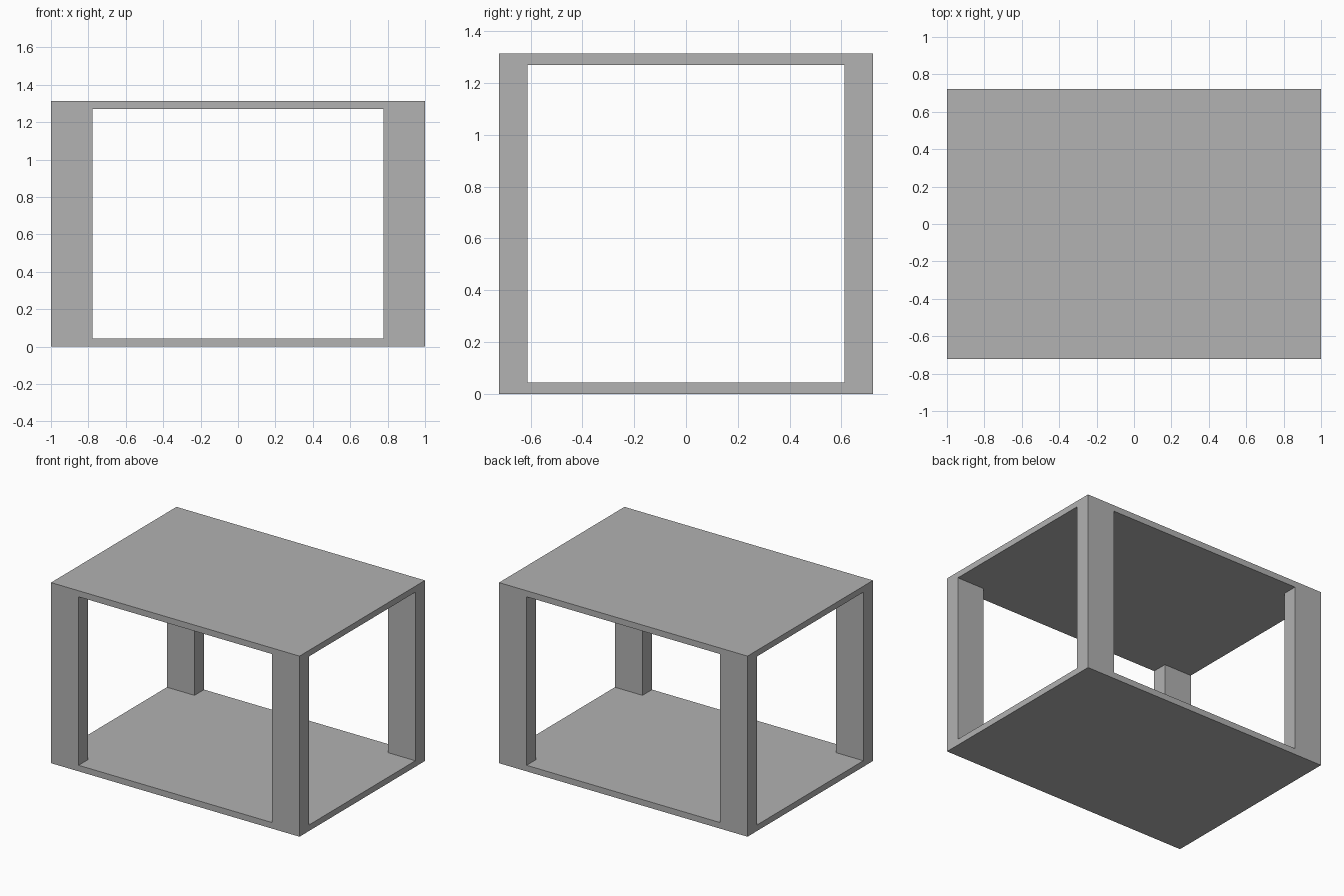
import bpy

cube = bpy.data.objects.get("Cube")
if cube:
    bpy.data.objects.remove(cube, do_unlink=True)

LENGTH, DEPTH, HEIGHT = 2.0, 1.442, 1.314
PLATE = 0.044                    # thickness of top and bottom
POST_X, POST_Y = 0.222, 0.11     # corner post section

grey = bpy.data.materials.new("plain_grey")
grey.use_nodes = True
colour = (0.445, 0.445, 0.445, 1)
grey.diffuse_color = colour
grey.node_tree.nodes["Principled BSDF"].inputs["Base Color"].default_value = colour


def box(name, size):
    bpy.ops.mesh.primitive_cube_add(size=1, location=(0, 0, HEIGHT / 2))
    obj = bpy.context.object
    obj.name = name
    obj.scale = size
    bpy.ops.object.transform_apply(location=False, rotation=False, scale=True)
    obj.data.materials.append(grey)
    return obj


# Solid block that becomes the top, the base and four corner posts
frame = box("open_box_frame", (LENGTH, DEPTH, HEIGHT))

# Openings cut right through, front to back and side to side
opening_height = HEIGHT - 2 * PLATE
openings = {
    "front_opening": (LENGTH - 2 * POST_X, DEPTH + 1, opening_height),
    "side_opening": (LENGTH + 1, DEPTH - 2 * POST_Y, opening_height),
}
for name, size in openings.items():
    cutter = box(name, size)
    cutter.hide_render = True
    cut = frame.modifiers.new(name, "BOOLEAN")
    cut.operation = "DIFFERENCE"
    cut.solver = "EXACT"
    cut.object = cutter
    bpy.context.view_layer.objects.active = frame
    bpy.ops.object.modifier_apply(modifier=cut.name)
    bpy.data.objects.remove(cutter, do_unlink=True)
